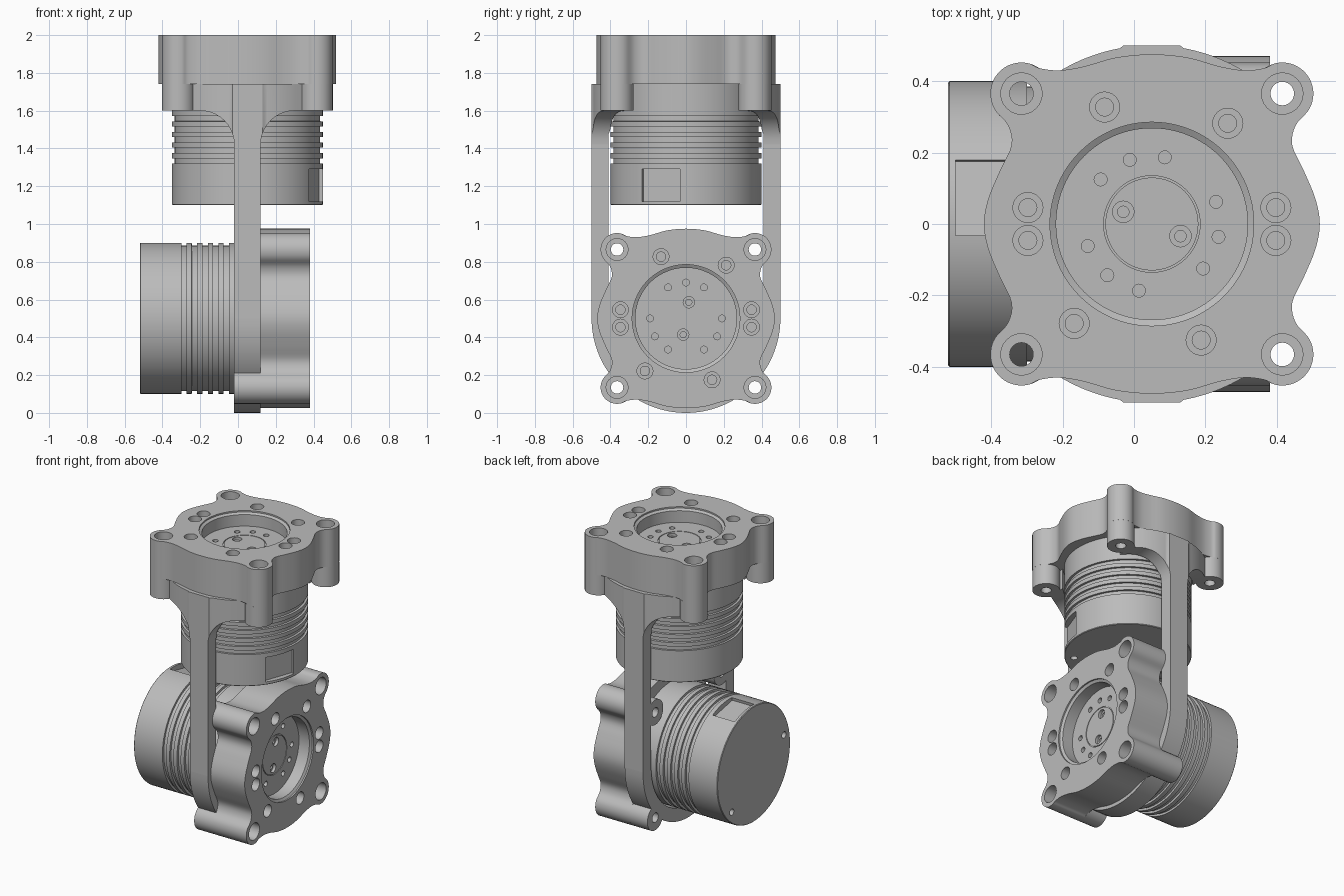
import bpy, bmesh
from math import sin, cos, radians, sqrt, pi
from mathutils import Matrix, Vector

cube = bpy.data.objects.get("Cube")
if cube:
    bpy.data.objects.remove(cube, do_unlink=True)

grey = bpy.data.materials.new("machined_grey")
grey.use_nodes = True
grey.diffuse_color = (0.5, 0.5, 0.5, 1)
grey.node_tree.nodes["Principled BSDF"].inputs["Base Color"].default_value = (0.5, 0.5, 0.5, 1)


def polar(r, deg):
    return r * cos(radians(deg)), r * sin(radians(deg))


def loft(bm, sections):
    """Skin a list of equal-length point loops and cap both ends."""
    rings = [[bm.verts.new(p) for p in s] for s in sections]
    n = len(rings[0])
    for a, b in zip(rings, rings[1:]):
        for i in range(n):
            j = (i + 1) % n
            bm.faces.new((a[i], a[j], b[j], b[i]))
    bm.faces.new(rings[0][::-1])
    bm.faces.new(rings[-1])


def lathe(bm, profile, at=(0, 0), n=32):
    """Turn (radius, depth) pairs around an axis pointing down local z."""
    loft(bm, [[(at[0] + r * cos(2 * pi * i / n), at[1] + r * sin(2 * pi * i / n), -d)
               for i in range(n)] for r, d in profile])


def drill(bm, at, r_top, d_top, r_low, d_low, start=-0.02, n=24):
    lathe(bm, [(r_top, start), (r_top, d_top), (r_low, d_top), (r_low, d_low)], at, n)


def make(name, bm, frame=Matrix()):
    bmesh.ops.recalc_face_normals(bm, faces=bm.faces[:])
    mesh = bpy.data.meshes.new(name)
    bm.to_mesh(mesh)
    bm.free()
    mesh.transform(frame)
    mesh.materials.append(grey)
    ob = bpy.data.objects.new(name, mesh)
    bpy.context.collection.objects.link(ob)
    return ob


def activate(ob):
    bpy.ops.object.select_all(action='DESELECT')
    ob.select_set(True)
    bpy.context.view_layer.objects.active = ob


def cut(targets, cutter):
    cutter.hide_render = True
    for ob in targets:
        activate(ob)
        mod = ob.modifiers.new("cut", 'BOOLEAN')
        mod.operation, mod.solver, mod.object = 'DIFFERENCE', 'EXACT', cutter
        bpy.ops.object.modifier_apply(modifier=mod.name)
    bpy.data.objects.remove(cutter, do_unlink=True)


def smooth_path(pts, steps=4):
    """Catmull-Rom through a closed loop."""
    out, n = [], len(pts)
    for i in range(n):
        a, b, c, d = (Vector(pts[(i + k) % n]) for k in (-1, 0, 1, 2))
        for s in range(steps):
            t = s / steps
            out.append(0.5 * (2 * b + (c - a) * t + (2 * a - 5 * b + 4 * c - d) * t * t
                              + (3 * b - a - 3 * c + d) * t ** 3))
    return out


# Lobed flange outline, mirrored from one quarter
LOBE = 0.365
quarter = [(0.47, 0), (0.458, 0.07), (0.425, 0.15), (0.393, 0.22), (0.402, 0.275)]
for deg in range(-35, 126, 20):
    x, y = polar(0.087, deg)
    quarter.append((LOBE + x, LOBE + y))
quarter += [(0.26, 0.43), (0.19, 0.441), (0.1, 0.466), (0, 0.475)]
half = quarter + [(-x, y) for x, y in quarter[-2::-1]]
outline = smooth_path(half + [(x, -y) for x, y in half[-2:0:-1]])
corners = [(sx * LOBE, sy * LOBE) for sx in (-1, 1) for sy in (-1, 1)]


def actuator(prefix, frame, rotor_turn, hub_turn, pocket_turn):
    """Flange, bosses, rotor and finned motor; returns the boss hole frame."""
    bm = bmesh.new()
    loft(bm, [[(p.x, p.y, -d) for p in outline] for d in (0, 0.26)])
    flange = make(prefix + "_flange", bm, frame)

    bm = bmesh.new()
    for c in corners:
        lathe(bm, [(0.087, 0.26), (0.087, 0.4)], c)
    bosses = make(prefix + "_corner_bosses", bm, frame)

    # Bolt holes and central opening
    bm = bmesh.new()
    lathe(bm, [(0.285, -0.02), (0.285, 0.01), (0.268, 0.02), (0.268, 0.3)], n=96)
    spots = [polar(0.353, a) for a in (112, 53, 232, 293)]
    spots += [(sx * 0.347, sy * 0.046) for sx in (-1, 1) for sy in (-1, 1)]
    for s in spots:
        drill(bm, s, 0.042, 0.06, 0.025, 0.2)
    cut([flange], make("hole_cutter", bm, frame))
    cut([flange, bosses], boss_cutter(frame))

    # Rotor face with nine bolt holes and two hub holes
    bm = bmesh.new()
    lathe(bm, [(0.272, 0.255), (0.272, 0.1), (0.135, 0.1), (0.135, 0.106),
               (0.13, 0.106), (0.13, 0.1)], n=96)
    rotor = make(prefix + "_rotor", bm, frame)
    bm = bmesh.new()
    for group in range(3):
        for step in (-30, 0, 30):
            lathe(bm, [(0.018, 0.08), (0.018, 0.14)],
                  polar(0.19, rotor_turn + 120 * group + step), 20)
    for deg in (hub_turn, hub_turn + 180):
        drill(bm, polar(0.087, deg), 0.03, 0.12, 0.016, 0.16, 0.08)
    cut([rotor], make("rotor_cutter", bm, frame))

    # Motor body with cooling grooves
    profile = [(0.396, 0.9), (0.4, 0.896), (0.4, 0.68)]
    for i in range(5):
        d = 0.68 - 0.056 * i
        profile += [(0.385, d), (0.385, d - 0.028), (0.4, d - 0.028), (0.4, d - 0.055)]
    profile.append((0.4, 0.25))
    bm = bmesh.new()
    lathe(bm, profile, n=96)
    motor = make(prefix + "_motor", bm, frame)

    # Connector pocket and end cap screw holes
    bm = bmesh.new()
    place = (Matrix.Rotation(radians(pocket_turn), 4, 'Z')
             @ Matrix.Translation((0.43, 0, -0.795)) @ Matrix.Diagonal((0.13, 0.215, 0.17, 1)))
    bmesh.ops.create_cube(bm, size=1, matrix=place)
    for deg in (167, -45):
        lathe(bm, [(0.022, 0.85), (0.022, 0.92)], polar(0.34, deg), 20)
    cut([motor], make("motor_cutter", bm, frame))


def boss_cutter(frame):
    bm = bmesh.new()
    for c in corners:
        drill(bm, c, 0.058, 0.12, 0.033, 0.45)
    return make("boss_cutter", bm, frame)


upper = Matrix.Translation((0.05, 0, 2))
lower = Matrix(((0, 0, 1, 0.38), (1, 0, 0, 0), (0, 1, 0, 0.5), (0, 0, 0, 1)))
actuator("upper", upper, 109, 157, -20)
actuator("lower", lower, 90, 80, 79)

# Bracket: curved shoulder flaring into each straight arm
flare = [0.3] + [0.25 - 0.18 * sin(radians(a)) for a in range(0, 91, 9)]
stations = [-x for x in flare] + flare[::-1]
for side, label in ((-1, "front"), (1, "back")):
    sections = []
    for x in stations:
        low = 1.42 + sqrt(max(0, 0.18 ** 2 - max(0, 0.25 - abs(x)) ** 2))
        flat = abs(x) < 0.08
        outer = 0.5 if flat else sqrt(0.25 - x * x)
        inner = 0.41 if flat else sqrt(0.41 ** 2 - x * x)
        sections.append([(0.05 + x, side * y, z) for y, z in
                         ((inner, low), (outer, low), (outer, 1.74), (inner, 1.74))])
    bm = bmesh.new()
    loft(bm, sections)
    make(label + "_shoulder", bm)
    bm = bmesh.new()
    place = Matrix.Translation((0.05, side * 0.455, 0.96)) @ Matrix.Diagonal((0.14, 0.09, 0.92, 1))
    bmesh.ops.create_cube(bm, size=1, matrix=place)
    make(label + "_arm", bm)

# Half ring joining the arms under the lower motor
bm = bmesh.new()
sections = []
for deg in range(180, 361, 4):
    (yo, zo), (yi, zi) = polar(0.5, deg), polar(0.41, deg)
    sections.append([(-0.02, yo, 0.5 + zo), (0.12, yo, 0.5 + zo),
                     (0.12, yi, 0.5 + zi), (-0.02, yi, 0.5 + zi)])
loft(bm, sections)
cut([make("arm_bridge", bm)], boss_cutter(lower))

# Smooth curved faces, keep machined edges crisp
for ob in [o for o in bpy.context.collection.objects if o.type == 'MESH']:
    activate(ob)
    bpy.ops.object.shade_smooth_by_angle(angle=radians(30))
